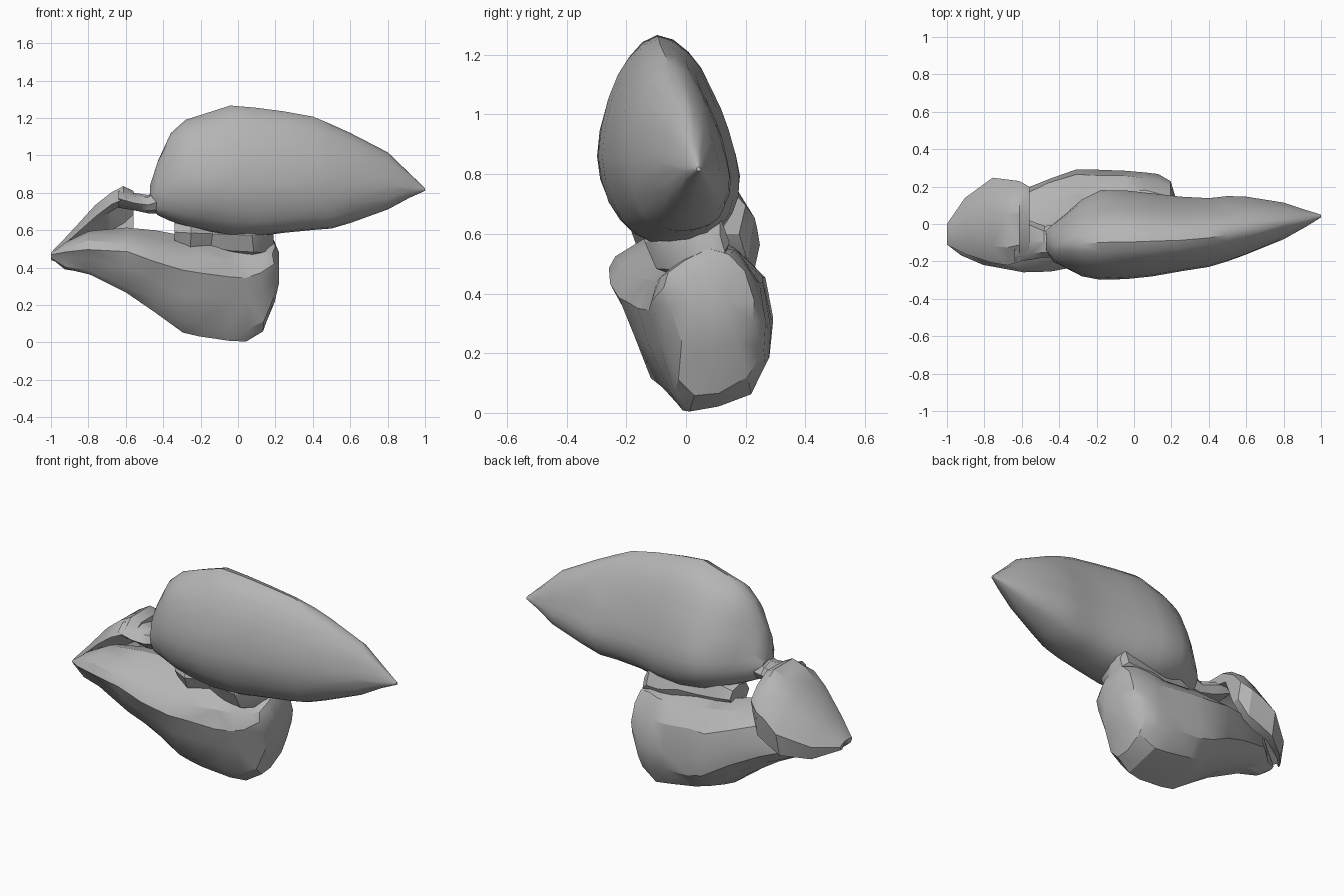
import bpy, bmesh, math, random
from mathutils import Vector

if "Cube" in bpy.data.objects:
    bpy.data.objects.remove(bpy.data.objects["Cube"], do_unlink=True)

random.seed(4)
grey = bpy.data.materials.new("soft grey")
grey.use_nodes = True
COLOUR = (0.46, 0.46, 0.46, 1)
grey.diffuse_color = COLOUR
grey.node_tree.nodes["Principled BSDF"].inputs["Base Color"].default_value = COLOUR


def rounded(points):
    """Add a curved midpoint between each pair of profile points."""
    out, n = [], len(points)
    p = [Vector(q) for q in points]
    for i in range(n):
        out.append(p[i])
        out.append((p[i] + p[(i + 1) % n]) * 0.5625 - (p[i - 1] + p[(i + 2) % n]) * 0.0625)
    return out


def loft(name, profile, sections, angle, jitter=0.0):
    """Skin a unit profile through sections given as x, y0, y1, z0, z1."""
    bm = bmesh.new()
    rings = []
    for x, y0, y1, z0, z1 in sections:
        ring = []
        for u, v in profile:
            shake = [random.uniform(-jitter, jitter) for _ in range(3)]
            co = Vector((x, y0 + u * (y1 - y0), z0 + v * (z1 - z0)))
            if 0 < len(rings) < len(sections) - 1:
                co += Vector(shake)
            ring.append(bm.verts.new(co))
        rings.append(ring)
    n = len(profile)
    for a, b in zip(rings, rings[1:]):
        for i in range(n):
            j = (i + 1) % n
            bm.faces.new((a[i], a[j], b[j], b[i]))
    bm.faces.new(rings[0])
    bm.faces.new(rings[-1])
    bmesh.ops.triangulate(bm, faces=bm.faces[:])
    bmesh.ops.recalc_face_normals(bm, faces=bm.faces[:])
    mesh = bpy.data.meshes.new(name)
    bm.to_mesh(mesh)
    bm.free()
    mesh.materials.append(grey)
    obj = bpy.data.objects.new(name, mesh)
    bpy.context.collection.objects.link(obj)
    bpy.ops.object.select_all(action="DESELECT")
    obj.select_set(True)
    bpy.context.view_layer.objects.active = obj
    bpy.ops.object.shade_smooth_by_angle(angle=math.radians(angle))


# Upper lobe: tall egg section tapering to a point on the left
egg = [(.42, 1), (.22, .9), (.07, .7), (0, .42), (.08, .2), (.25, .05), (.5, 0),
       (.8, .04), (.95, .15), (1, .32), (.92, .55), (.8, .75), (.64, .92)]
loft("upper_lobe", rounded(egg), [
    (-.47, -.14, -.04, .74, .84), (-.43, -.2, 0, .68, .97),
    (-.36, -.24, .06, .65, 1.12), (-.28, -.28, .13, .62, 1.19),
    (-.18, -.3, .18, .595, 1.22), (-.04, -.295, .18, .565, 1.265),
    (.1, -.28, .165, .565, 1.255), (.25, -.255, .145, .585, 1.235),
    (.4, -.23, .14, .6, 1.205), (.5, -.2, .15, .61, 1.165),
    (.6, -.165, .145, .64, 1.12), (.8, -.08, .115, .71, 1.015),
    (.92, -.015, .075, .775, .9), (1, .035, .05, .81, .825)], 40, 0.002)

# Lower lobe: keel-bottomed wedge with a broad sloping top
wedge = [(0, .62), (.07, .78), (.25, .9), (.5, 1), (.75, .95), (.94, .78), (1, .5),
         (.98, .3), (.84, .12), (.58, .03), (.35, 0), (.22, .12), (.09, .4)]
loft("lower_lobe", wedge, [
    (-1, -.11, -.06, .45, .48), (-.92, -.16, 0, .39, .54),
    (-.8, -.21, .1, .36, .59), (-.6, -.26, .18, .26, .61),
    (-.45, -.25, .25, .17, .6), (-.3, -.225, .29, .06, .575),
    (-.2, -.2, .295, .03, .565), (-.05, -.16, .29, .015, .56),
    (.05, -.13, .28, 0, .56), (.13, -.11, .26, .05, .565),
    (.19, -.08, .22, .2, .55), (.22, -.02, .15, .32, .48)], 28, 0.009)

# Hollow flap: sloping roof with a wall along the back
arch = [(0, .8), (.2, 1), (.6, 1), (.83, .78), (1, .45), (.94, 0),
        (.82, 0), (.84, .4), (.68, .7), (.2, .84)]
loft("side_flap", arch, [
    (-1, -.11, 0, .44, .48), (-.9, -.16, .14, .41, .58),
    (-.76, -.21, .25, .43, .73), (-.68, -.22, .24, .47, .8),
    (-.61, -.2, .23, .51, .835), (-.56, -.17, .2, .6, .81)], 28, 0.005)

# Bridge from the flap to the upper lobe, and the link between the lobes
octagon = [(.5 + .5 * math.cos(a), .5 + .5 * math.sin(a))
           for a in [math.tau * i / 8 for i in range(8)]]
loft("flap_bridge", octagon, [
    (-.64, -.2, .05, .72, .82), (-.55, -.19, .02, .7, .795),
    (-.48, -.18, -.01, .69, .79), (-.38, -.18, 0, .69, .84)], 28, 0.006)
loft("lobe_link", octagon, [
    (-.34, -.1, .08, .53, .65), (-.25, -.14, .1, .47, .7),
    (-.14, -.08, .1, .48, .68), (-.04, -.12, .12, .46, .7),
    (.08, -.14, .15, .44, .7), (.15, -.08, .15, .44, .7),
    (.19, .02, .13, .46, .62)], 28, 0.006)
